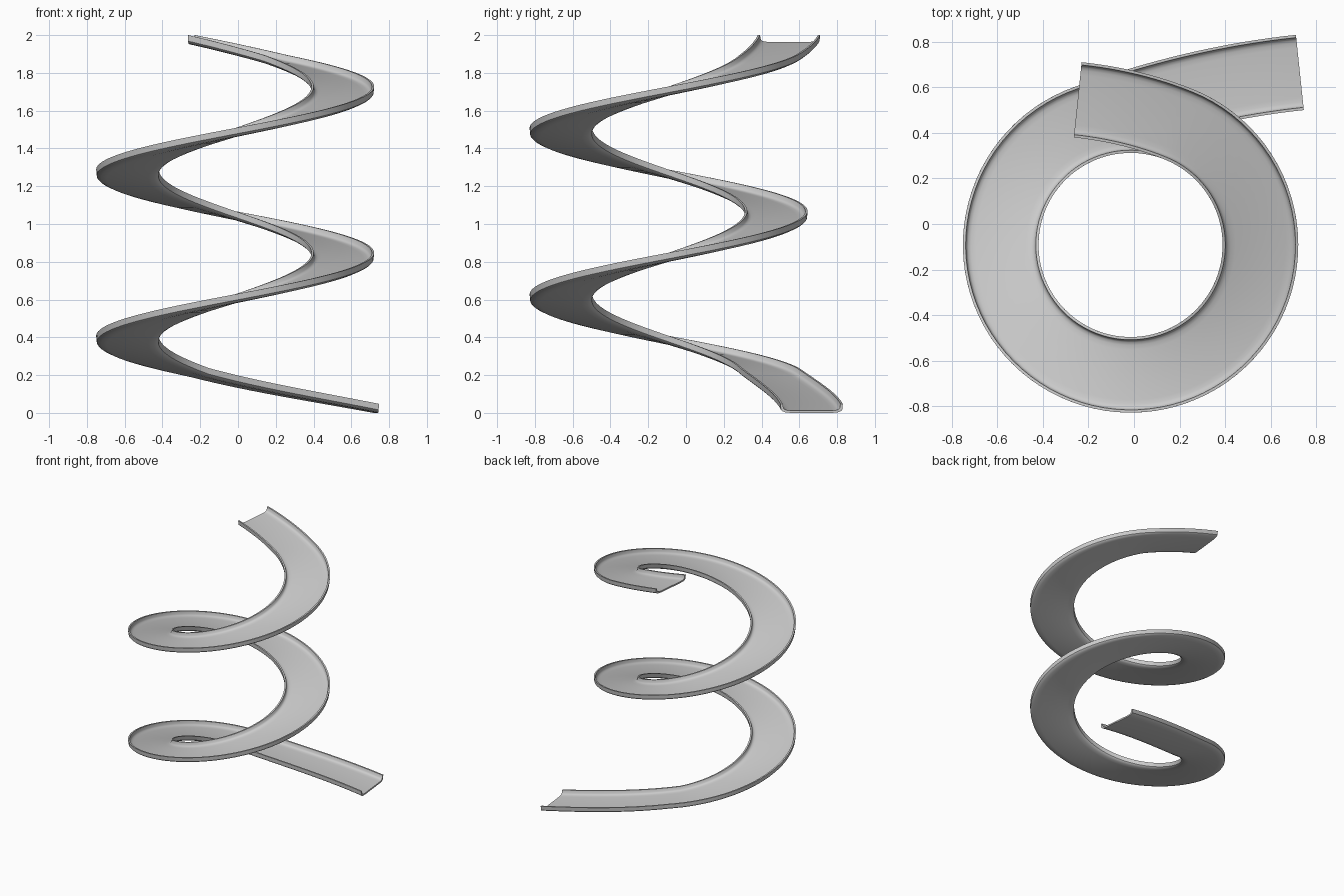
import bpy, bmesh
from math import sin, cos, pi, radians, hypot
from mathutils import Vector

if "Cube" in bpy.data.objects:
    bpy.data.objects.remove(bpy.data.objects["Cube"])

CX, CY, R = -0.015, -0.092, 0.57      # helix axis and mid-track radius
PITCH, Z180 = 0.88, 0.36              # rise per turn, floor height at 180 degrees
A0, A1 = 110, 788                     # angles where the spiral proper starts and ends


def helix(deg):
    a = radians(deg)
    return Vector((CX + R * cos(a), CY + R * sin(a), Z180 + PITCH * (deg - 180) / 360))


def helix_dir(deg):
    a = radians(deg)
    return Vector((-sin(a), cos(a), PITCH / (2 * pi * R)))


def heading(deg, slope):
    return Vector((cos(radians(deg)), sin(radians(deg)), slope))


def hermite(p0, d0, p1, d1, n):
    length = hypot(p1.x - p0.x, p1.y - p0.y)
    m0, m1 = d0 * length, d1 * length
    pts = []
    for i in range(n + 1):
        t = i / n
        p = (p0 * (2*t**3 - 3*t**2 + 1) + m0 * (t**3 - 2*t**2 + t)
             + p1 * (3*t**2 - 2*t**3) + m1 * (t**3 - t**2))
        d = (p0 * (6*t*t - 6*t) + m0 * (3*t*t - 4*t + 1)
             + p1 * (6*t - 6*t*t) + m1 * (3*t*t - 2*t))
        pts.append((p, d))
    return pts


# Path: gently curved run-out, two-turn helix, straightening entry at the top
runout = hermite(Vector((0.728, 0.665, 0)), heading(186, 0.19), helix(A0), helix_dir(A0), 18)
steps = 170
spiral = [(helix(a), helix_dir(a)) for a in
          (A0 + (A1 - A0) * i / steps for i in range(1, steps))]
entry = hermite(helix(A1), helix_dir(A1), Vector((-0.247, 0.545, 1.952)), heading(174, 0.21), 12)
path = runout + spiral + entry

# Channel section: flat floor, curved-up edges, upright rims (half, mirrored)
under = [(0.11, 0.0), (0.14, 0.003), (0.157, 0.010), (0.163, 0.016), (0.166, 0.048)]
inside = [(0.154, 0.048), (0.150, 0.026), (0.143, 0.018), (0.130, 0.014), (0.11, 0.012)]
half = under + inside
profile = half + [(-x, z) for x, z in reversed(half)]

# Sweep the section along the path, keeping it upright
bm = bmesh.new()
rings = []
for p, d in path:
    side = Vector((-d.y, d.x, 0)).normalized()
    rings.append([bm.verts.new(p + side * x + Vector((0, 0, z))) for x, z in profile])
n = len(profile)
for a, b in zip(rings, rings[1:]):
    for i in range(n):
        j = (i + 1) % n
        bm.faces.new((a[i], a[j], b[j], b[i]))

# End caps built as strips between the underside and the inner surface
h = len(under)
for ring in (rings[0], rings[-1]):
    for off in (0, len(half)):
        s = ring[off:off + len(half)]
        for i in range(h - 1):
            bm.faces.new((s[i], s[i + 1], s[-2 - i], s[-1 - i]))
    bm.faces.new((ring[0], ring[2*h - 1], ring[2*h], ring[-1]))
bmesh.ops.recalc_face_normals(bm, faces=bm.faces)

mesh = bpy.data.meshes.new("spiral_slide")
bm.to_mesh(mesh)
bm.free()
slide = bpy.data.objects.new("spiral_slide", mesh)
bpy.context.collection.objects.link(slide)
bpy.context.view_layer.objects.active = slide
slide.select_set(True)
bpy.ops.object.shade_smooth_by_angle(angle=radians(32))
